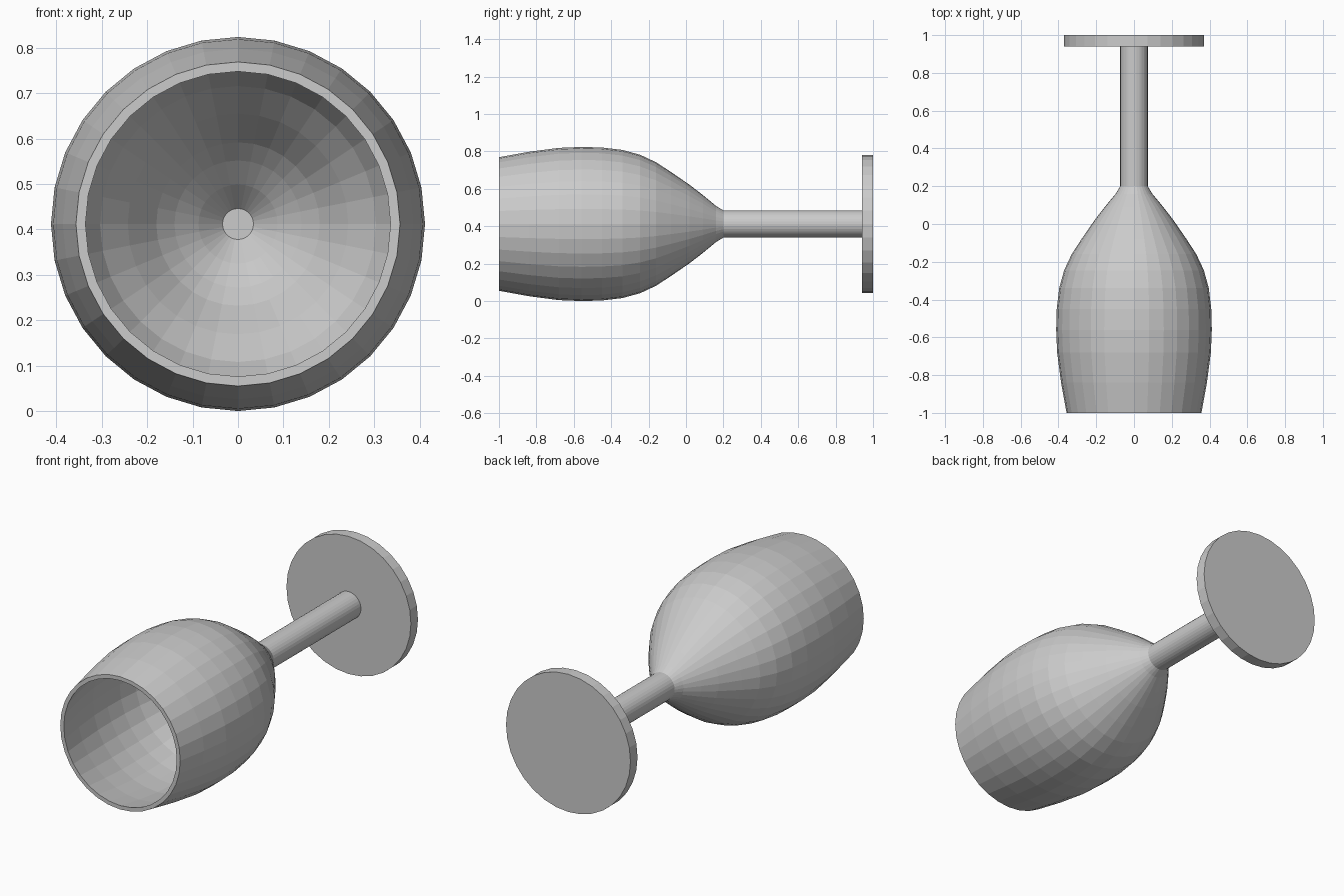
import bpy, bmesh, math

if "Cube" in bpy.data.objects:
    bpy.data.objects.remove(bpy.data.objects["Cube"])

SIDES = 32
AXIS_Z = 0.412


def lathe(name, profile):
    """Revolve (y, radius) points about the glass axis; radius 0 makes a pole."""
    bm = bmesh.new()
    rings = []
    for y, r in profile:
        ring = []
        for i in range(SIDES):
            a = 2 * math.pi * i / SIDES
            ring.append(bm.verts.new((r * math.cos(a), y, AXIS_Z + r * math.sin(a))))
        rings.append(ring)
    for a, b in zip(rings, rings[1:]):
        for i in range(SIDES):
            j = (i + 1) % SIDES
            bm.faces.new((a[i], a[j], b[j], b[i]))
    # flat caps on both ends
    bm.faces.new(rings[0])
    bm.faces.new(rings[-1])
    bmesh.ops.recalc_face_normals(bm, faces=bm.faces)
    mesh = bpy.data.meshes.new(name)
    bm.to_mesh(mesh)
    bm.free()
    obj = bpy.data.objects.new(name, mesh)
    bpy.context.collection.objects.link(obj)
    return obj


# bowl, stem and foot in one continuous flat-faced lathe:
# inside of the bowl, from its floor out to the rim
inside = [(0.17, 0.034), (0.11, 0.087), (0.06, 0.14), (0.015, 0.18),
          (-0.08, 0.243), (-0.16, 0.304), (-0.25, 0.347), (-0.34, 0.374),
          (-0.45, 0.388), (-0.56, 0.391), (-0.68, 0.386), (-0.84, 0.365),
          (-1.0, 0.336)]
# outside of the bowl, from the rim back to the stem
outside = [(-1.0, 0.357), (-0.84, 0.386), (-0.68, 0.407), (-0.56, 0.412),
           (-0.45, 0.409), (-0.34, 0.396), (-0.245, 0.37), (-0.16, 0.33),
           (-0.08, 0.278), (0.02, 0.209), (0.09, 0.155), (0.16, 0.097),
           (0.20, 0.073)]
# stem and disc foot
base = [(0.94, 0.073), (0.94, 0.37), (1.0, 0.37)]

lathe("wine_glass", inside + outside + base)
